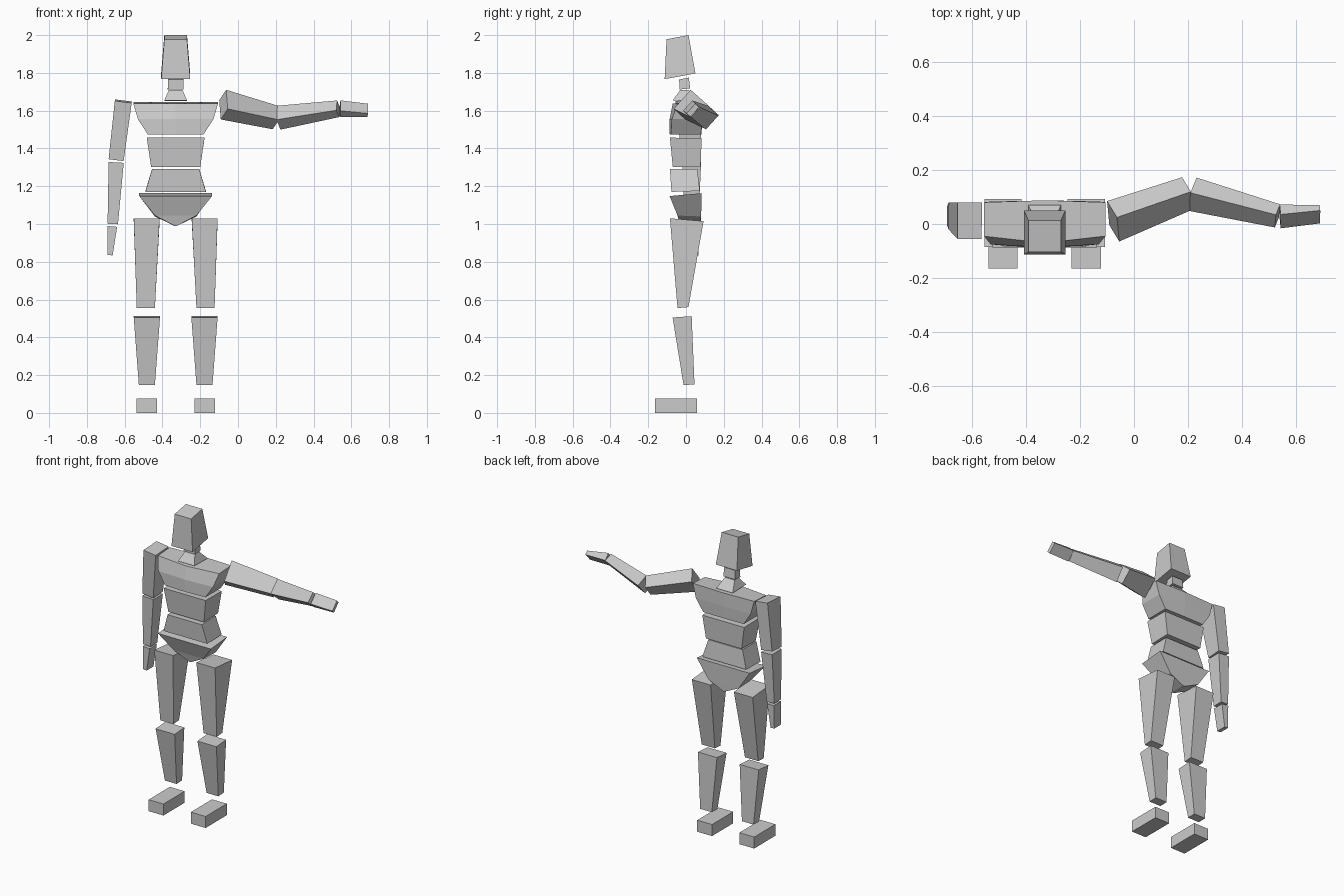
import bpy
from mathutils import Vector

if "Cube" in bpy.data.objects:
    bpy.data.objects.remove(bpy.data.objects["Cube"])

CX = -0.33  # centre line of the body


def make(name, verts, faces):
    mesh = bpy.data.meshes.new(name)
    mesh.from_pydata(verts, [], faces)
    mesh.update()
    obj = bpy.data.objects.new(name, mesh)
    bpy.context.collection.objects.link(obj)
    return obj


def skin(name, rings):
    """Join equal rings of points with quads and cap both ends."""
    n = len(rings[0])
    verts = [tuple(p) for r in rings for p in r]
    faces = [tuple(reversed(range(n))), tuple(range(len(verts) - n, len(verts)))]
    for k in range(len(rings) - 1):
        for i in range(n):
            j = (i + 1) % n
            faces.append((k * n + i, k * n + j, (k + 1) * n + j, (k + 1) * n + i))
    return make(name, verts, faces)


def ring(x0, x1, yf, zf, yb, zb, bulge=None):
    """Rectangle at a level, with optional forward bulge on the centre line."""
    pts = [(x0, yf, zf), (x1, yf, zf), (x1, yb, zb), (x0, yb, zb)]
    if bulge is not None:
        xm = (x0 + x1) / 2
        pts.insert(1, (xm, yf - bulge, zf))
        pts.insert(4, (xm, yb + bulge * 0.3, zb))
    return pts


def torso(name, levels):
    """Levels from bottom to top: half width, front y/z, back y/z, bulge."""
    skin(name, [ring(CX - l[0], CX + l[0], *l[1:]) for l in levels])


def limb(name, p0, p1, s0, s1, hint):
    """Tapered block from p0 to p1; sizes are (thickness, depth along hint)."""
    p0, p1 = Vector(p0), Vector(p1)
    d = (p1 - p0).normalized()
    u = Vector(hint)
    u = (u - d * u.dot(d)).normalized()
    v = u.cross(d)
    corners = ((-1, -1), (-1, 1), (1, 1), (1, -1))
    skin(name, [[p + v * (a * s[0] / 2) + u * (b * s[1] / 2) for a, b in reversed(corners)]
                for p, s in ((p0, s0), (p1, s1))])


# Head and neck
torso("head", [(0.077, -0.113, 1.767, 0.05, 1.797), (0.06, -0.103, 1.978, 0.013, 2.0)])
torso("upper_neck", [(0.042, -0.035, 1.712, 0.022, 1.718), (0.04, -0.036, 1.765, 0.015, 1.775)])
torso("lower_neck", [(0.06, -0.07, 1.655, 0.07, 1.652), (0.036, -0.03, 1.71, 0.015, 1.71)])

# Trunk
torso("chest", [(0.148, -0.08, 1.475, 0.08, 1.475, 0.006),
                (0.2, -0.075, 1.555, 0.083, 1.555, 0.012),
                (0.224, -0.045, 1.638, 0.08, 1.645, 0.025)])
torso("upper_belly", [(0.13, -0.07, 1.302, 0.077, 1.305), (0.153, -0.085, 1.457, 0.083, 1.455)])
torso("lower_belly", [(0.16, -0.077, 1.17, 0.073, 1.175), (0.125, -0.085, 1.29, 0.06, 1.292)])
torso("pelvis", [(0.006, -0.03, 0.99, 0.078, 0.99),
                 (0.11, -0.045, 1.045, 0.08, 1.04),
                 (0.193, -0.087, 1.148, 0.083, 1.163)])

# Legs: inner and outer offsets from the centre line, then front and back y/z
leg_parts = {
    "thigh": [(0.11, 0.206, -0.045, 0.555, 0.013, 0.56), (0.085, 0.222, -0.085, 1.03, 0.093, 1.015)],
    "shin": [(0.11, 0.195, -0.013, 0.148, 0.045, 0.15), (0.083, 0.222, -0.071, 0.505, 0.03, 0.512)],
    "foot": [(0.1, 0.208, -0.164, 0.0, 0.057, 0.0), (0.1, 0.208, -0.164, 0.076, 0.057, 0.076)],
}
for part, levels in leg_parts.items():
    skin("left_" + part, [ring(CX + l[0], CX + l[1], *l[2:]) for l in levels])
    skin("right_" + part, [ring(CX - l[1], CX - l[0], *l[2:]) for l in levels])

# Arms: one hangs down, the other is raised sideways and twisted
arm_sizes = [("upper_arm", (0.09, 0.135), (0.08, 0.1)),
             ("forearm", (0.08, 0.1), (0.055, 0.07)),
             ("hand", (0.05, 0.075), (0.027, 0.07))]
arm_paths = {
    "right": ((0, 1, 0), [((-0.607, 0.012, 1.65), (-0.645, 0.03, 1.341)),
                          ((-0.645, 0.03, 1.326), (-0.663, 0.03, 1.0)),
                          ((-0.665, 0.03, 0.987), (-0.677, 0.03, 0.835))]),
    "left": ((0, 0.68, 0.73), [((-0.077, 0.01, 1.632), (0.197, 0.113, 1.564)),
                               ((0.217, 0.11, 1.563), (0.53, 0.03, 1.61)),
                               ((0.54, 0.028, 1.61), (0.687, 0.036, 1.602))]),
}
for side, (hint, path) in arm_paths.items():
    for (part, s0, s1), (p0, p1) in zip(arm_sizes, path):
        limb(side + "_" + part, p0, p1, s0, s1, hint)
